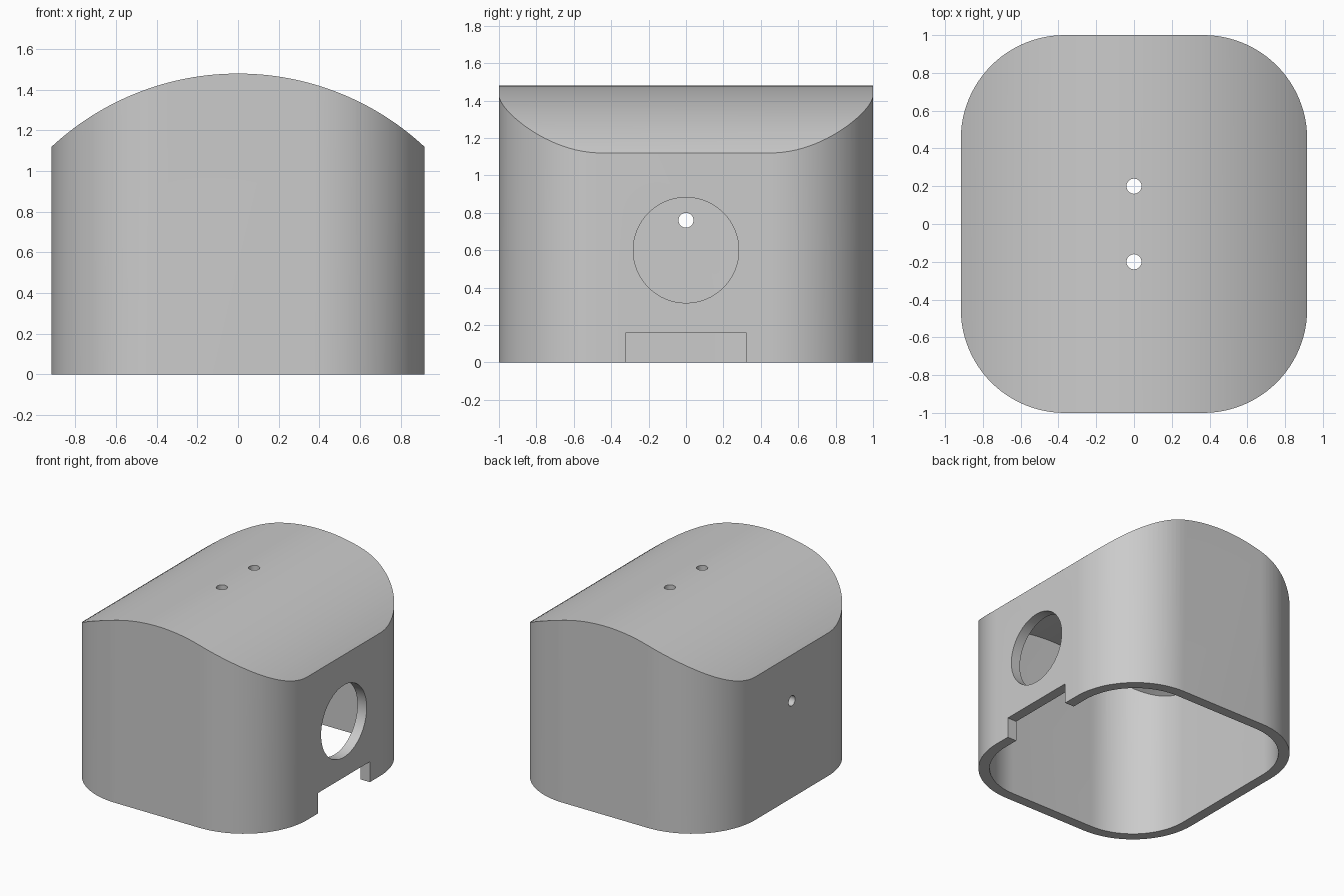
import bpy, bmesh
from math import sin, cos, pi, asin
from mathutils import Vector

cube = bpy.data.objects.get("Cube")
if cube:
    bpy.data.objects.remove(cube, do_unlink=True)

HALF_X, HALF_Y, TOP = 0.917, 1.0, 1.48
CORNER, ROOF_R, WALL = 0.55, 1.348, 0.08

grey = bpy.data.materials.new("plain grey")
grey.use_nodes = True
colour = (0.6, 0.6, 0.6, 1)
grey.diffuse_color = colour
grey.node_tree.nodes["Principled BSDF"].inputs["Base Color"].default_value = colour


def prism(name, points, depth):
    """Solid swept from a flat ring of 3D points along a vector."""
    bm = bmesh.new()
    face = bm.faces.new([bm.verts.new(p) for p in points])
    swept = bmesh.ops.extrude_face_region(bm, geom=[face])
    moved = [v for v in swept["geom"] if isinstance(v, bmesh.types.BMVert)]
    bmesh.ops.translate(bm, verts=moved, vec=Vector(depth))
    bmesh.ops.recalc_face_normals(bm, faces=bm.faces)
    mesh = bpy.data.meshes.new(name)
    bm.to_mesh(mesh)
    bm.free()
    mesh.materials.append(grey)
    obj = bpy.data.objects.new(name, mesh)
    bpy.context.collection.objects.link(obj)
    return obj


def combine(target, tool, operation):
    """Apply a boolean and discard the tool."""
    mod = target.modifiers.new("cut", "BOOLEAN")
    mod.operation, mod.solver, mod.object = operation, "EXACT", tool
    bpy.context.view_layer.objects.active = target
    bpy.ops.object.modifier_apply(modifier=mod.name)
    bpy.data.objects.remove(tool, do_unlink=True)


def footprint(inset, z, steps=24):
    """Rounded rectangle ring."""
    r = CORNER - inset
    ring = []
    for q, (sx, sy) in enumerate([(1, 1), (-1, 1), (-1, -1), (1, -1)]):
        for i in range(steps + 1):
            a = (q + i / steps) * pi / 2
            ring.append((sx * (HALF_X - CORNER) + r * cos(a),
                         sy * (HALF_Y - CORNER) + r * sin(a), z))
    return ring


def domed_block(name, inset, bottom, steps=64):
    """Rounded block whose top follows a barrel arc."""
    block = prism(name, footprint(inset, bottom), (0, 0, 2))
    r = ROOF_R - inset
    span = asin(1.05 / r)
    arc = []
    for i in range(steps + 1):
        a = span * (1 - 2 * i / steps)
        arc.append((r * sin(a), -1.2, TOP - ROOF_R + r * cos(a)))
    arc += [(-1.05, -1.2, -0.5), (1.05, -1.2, -0.5)]
    combine(block, prism("barrel", arc, (0, 2.4, 0)), "INTERSECT")
    return block


def circle(centre, radius, axis, steps):
    """Ring of points around the x or z axis."""
    ring = []
    for i in range(steps):
        u, v = radius * cos(2 * pi * i / steps), radius * sin(2 * pi * i / steps)
        ring.append(Vector(centre) + Vector((0, u, v) if axis == "x" else (u, v, 0)))
    return ring


# Hollow shell, open underneath
shell = domed_block("housing_shell", 0, 0)
combine(shell, domed_block("cavity", WALL, -0.2), "DIFFERENCE")

# Large round opening and cable notch in the +x wall
combine(shell, prism("port", circle((0.6, 0, 0.6), 0.282, "x", 64), (0.6, 0, 0)), "DIFFERENCE")
notch = [(0.6, -0.322, -0.1), (0.6, 0.322, -0.1), (0.6, 0.322, 0.16), (0.6, -0.322, 0.16)]
combine(shell, prism("notch", notch, (0.6, 0, 0)), "DIFFERENCE")

# Small hole in the -x wall
combine(shell, prism("pin_hole", circle((-0.6, 0, 0.76), 0.04, "x", 32), (-0.6, 0, 0)), "DIFFERENCE")

# Two small holes along the roof ridge
for y in (-0.2, 0.2):
    combine(shell, prism("roof_hole", circle((0, y, 1.2), 0.04, "z", 32), (0, 0, 0.5)), "DIFFERENCE")

# Smooth curves, crisp edges
bpy.ops.object.select_all(action="DESELECT")
shell.select_set(True)
bpy.context.view_layer.objects.active = shell
bpy.ops.object.shade_smooth_by_angle(angle=pi / 7)
